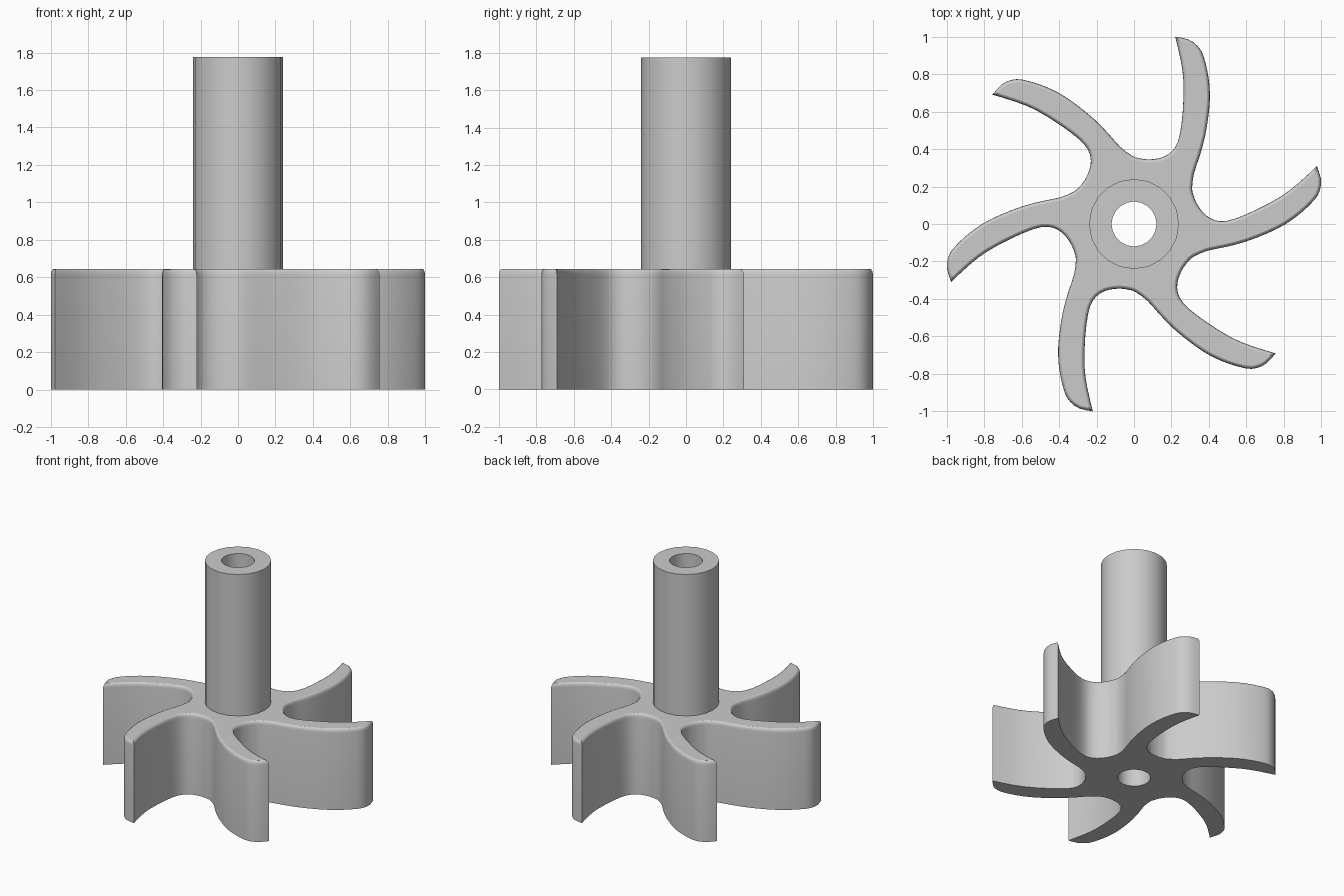
import bpy, bmesh, math
from mathutils import Vector, Matrix

if "Cube" in bpy.data.objects:
    bpy.data.objects.remove(bpy.data.objects["Cube"])

BLADES, SIDES = 6, 20
HUB_TOP, SHAFT_TOP = 0.645, 1.775
R_SHAFT, R_BORE = 0.24, 0.12

steel = bpy.data.materials.new("grey_metal")
steel.use_nodes = True
grey = (0.6, 0.6, 0.6, 1)
steel.diffuse_color = grey
steel.node_tree.nodes["Principled BSDF"].inputs["Base Color"].default_value = grey


def spun(points, angle):
    turn = Matrix.Rotation(angle, 2)
    return [turn @ p for p in points]


def circle(r):
    return [Vector((r, 0)) @ Matrix.Rotation(-math.tau * i / SIDES, 2) for i in range(SIDES)]


def smooth_path(pts, steps=2):
    """Catmull-Rom through the points, leaving out the last one."""
    out = []
    for i in range(len(pts) - 1):
        a, b, c, d = pts[max(i - 1, 0)], pts[i], pts[i + 1], pts[min(i + 2, len(pts) - 1)]
        for s in range(steps):
            t = s / steps
            out.append(0.5 * (2 * b + (c - a) * t + (2 * a - 5 * b + 4 * c - d) * t ** 2
                              + (3 * b - a - 3 * c + d) * t ** 3))
    return out


def inset(loop, dist):
    out = []
    for i, p in enumerate(loop):
        e1 = (p - loop[i - 1]).normalized()
        e2 = (loop[(i + 1) % len(loop)] - p).normalized()
        n1, n2 = Vector((-e1.y, e1.x)), Vector((-e2.y, e2.x))
        out.append(p + (n1 + n2) * dist / (1 + n1.dot(n2)))
    return out


def add_ring(bm, loop, z):
    return [bm.verts.new((p.x, p.y, z)) for p in loop]


def bridge(bm, lower, upper):
    n = len(lower)
    for i in range(n):
        j = (i + 1) % n
        bm.faces.new((lower[i], lower[j], upper[j], upper[i]))


def ring_edges(bm, ring):
    edges = []
    for i, v in enumerate(ring):
        w = ring[i - 1]
        edges.append(bm.edges.get((v, w)) or bm.edges.new((v, w)))
    return edges


def cap(bm, outer, inner, up):
    """Flat face between an outline and a round opening."""
    res = bmesh.ops.triangle_fill(bm, use_beauty=True, normal=(0, 0, up),
                                  edges=ring_edges(bm, outer) + ring_edges(bm, inner))
    for f in res["geom"]:
        if isinstance(f, bmesh.types.BMFace):
            f.normal_update()
            if f.normal.z * up < 0:
                f.normal_flip()


def finish(name, bm):
    mesh = bpy.data.meshes.new(name)
    bm.to_mesh(mesh)
    bm.free()
    mesh.materials.append(steel)
    ob = bpy.data.objects.new(name, mesh)
    bpy.context.collection.objects.link(ob)
    bpy.ops.object.select_all(action='DESELECT')
    ob.select_set(True)
    bpy.context.view_layer.objects.active = ob
    bpy.ops.object.shade_smooth_by_angle(angle=math.radians(40))
    for f in mesh.polygons:
        if abs(f.normal.z) > 0.999:
            f.use_smooth = False
    return ob


# Blade outline: concave side from the tip inwards, convex side from the root out
concave = [(0.22, 1.0), (0.25, 0.87), (0.265, 0.75), (0.26, 0.6), (0.245, 0.48),
           (0.22, 0.41), (0.18, 0.37), (0.13, 0.35), (0.07, 0.345), (0.025, 0.352)]
convex = [(0.31, 0.19), (0.32, 0.27), (0.35, 0.36), (0.38, 0.47), (0.4, 0.6), (0.405, 0.7),
          (0.395, 0.8), (0.37, 0.9), (0.34, 0.95), (0.29, 0.985), (0.22, 1.0)]
step = math.tau / BLADES
sector = [Vector(p) for p in concave] + spun([Vector(p) for p in convex], step)
sector = smooth_path(sector)
outline = [p for k in range(BLADES) for p in spun(sector, k * step)]

# Bladed rotor with a rounded upper rim
bm = bmesh.new()
rings = [add_ring(bm, outline, 0)]
for k in range(4):
    a = k * math.pi / 6
    rings.append(add_ring(bm, inset(outline, 0.016 * (1 - math.cos(a))),
                          HUB_TOP - 0.03 * (1 - math.sin(a))))
for lower, upper in zip(rings, rings[1:]):
    bridge(bm, lower, upper)
cap(bm, rings[0], add_ring(bm, circle(R_BORE), 0), -1)
cap(bm, rings[-1], add_ring(bm, circle(R_SHAFT), HUB_TOP), 1)
finish("bladed_rotor", bm)

# Hollow shaft, its bore running down through the rotor
bm = bmesh.new()
profile = [(R_SHAFT, HUB_TOP), (R_SHAFT, SHAFT_TOP), (R_BORE, SHAFT_TOP), (R_BORE, 0)]
rings = [add_ring(bm, circle(r), z) for r, z in profile]
for lower, upper in zip(rings, rings[1:]):
    bridge(bm, lower, upper)
finish("hollow_shaft", bm)
